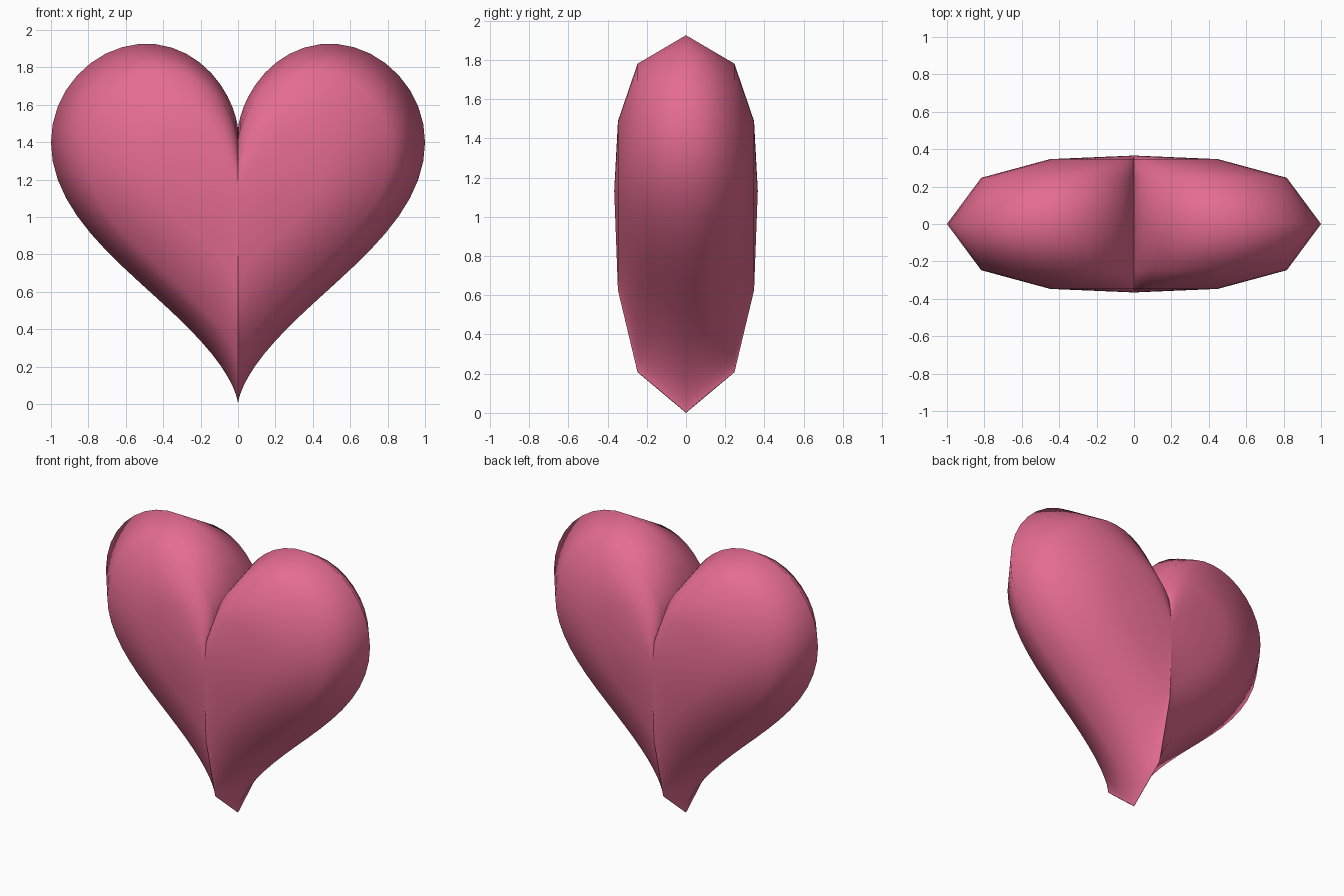
import bpy, bmesh
from math import sin, cos, tau

if "Cube" in bpy.data.objects:
    bpy.data.objects.remove(bpy.data.objects["Cube"])

SEGMENTS = 80
Z_STRETCH = 1.066 / 16
# (y, outline scale) from front to back
LAYERS = [(-0.247, 0.817), (-0.347, 0.448)]
RINGS = LAYERS[::-1] + [(0, 1.0)] + [(-y, s) for y, s in LAYERS]
TIP_Y = 0.366
CENTRE_Z = 17 * Z_STRETCH


def heart_point(t, y, s):
    x = sin(t) ** 3
    z = (13 * cos(t) - 5 * cos(2 * t) - 2 * cos(3 * t) - cos(4 * t)) * Z_STRETCH
    return (x * s, y, z * s + CENTRE_Z)


# Heart body: stacked scaled outlines closed by a point on each face
bm = bmesh.new()
rings = [[bm.verts.new(heart_point(tau * i / SEGMENTS, y, s)) for i in range(SEGMENTS)]
         for y, s in RINGS]
front = bm.verts.new((0, -TIP_Y, CENTRE_Z))
back = bm.verts.new((0, TIP_Y, CENTRE_Z))
for i in range(SEGMENTS):
    j = (i + 1) % SEGMENTS
    for a, b in zip(rings, rings[1:]):
        bm.faces.new((a[i], a[j], b[j], b[i]))
    bm.faces.new((front, rings[0][j], rings[0][i]))
    bm.faces.new((back, rings[-1][i], rings[-1][j]))
bmesh.ops.recalc_face_normals(bm, faces=bm.faces)
for f in bm.faces:
    f.smooth = True
mesh = bpy.data.meshes.new("heart")
bm.to_mesh(mesh)
bm.free()

# Pink colour
pink = bpy.data.materials.new("pink")
pink.diffuse_color = (0.78, 0.15, 0.28, 1)
pink.use_nodes = True
pink.node_tree.nodes["Principled BSDF"].inputs["Base Color"].default_value = pink.diffuse_color
mesh.materials.append(pink)
heart = bpy.data.objects.new("heart", mesh)
bpy.context.collection.objects.link(heart)
